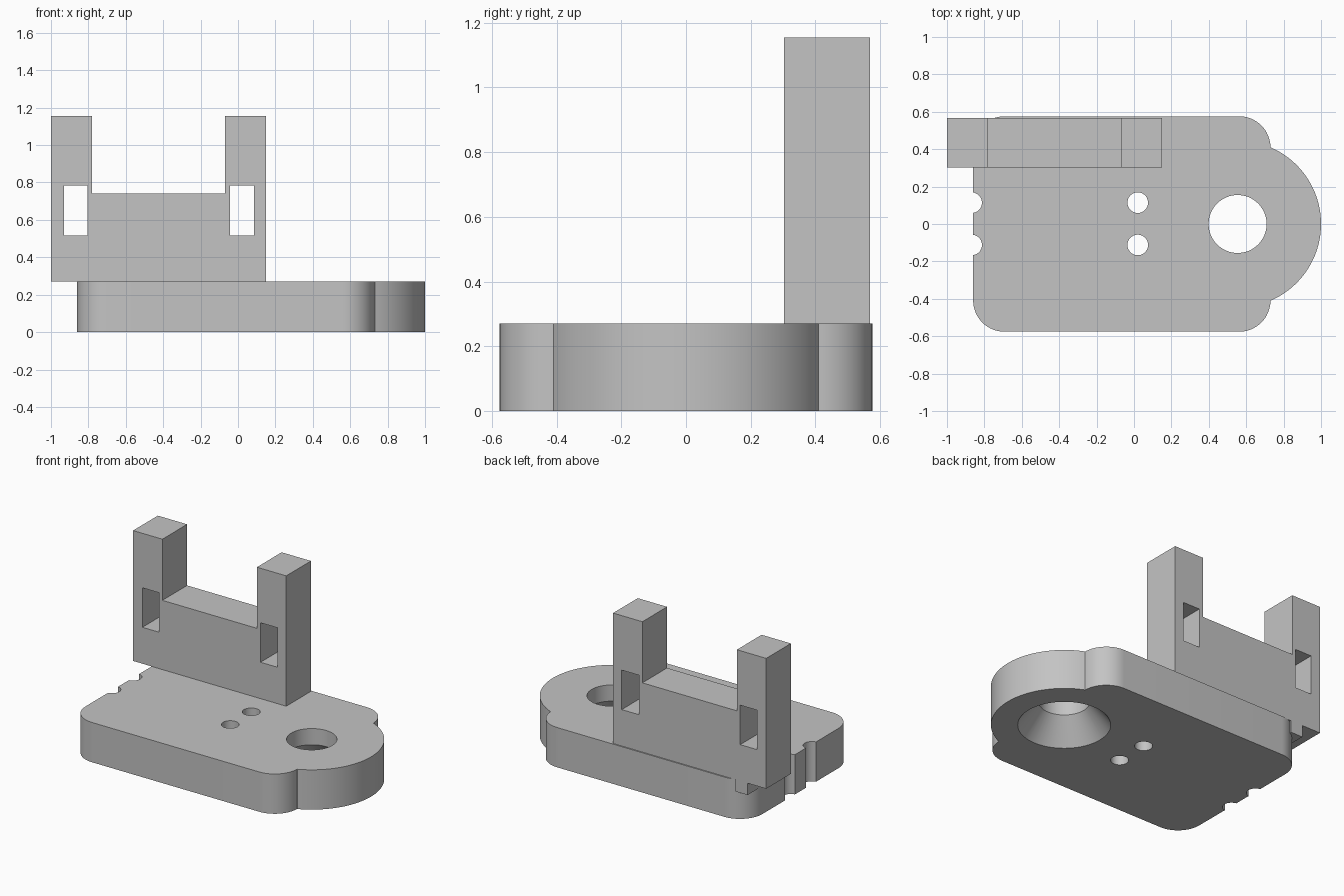
import bpy, bmesh
from math import radians, sin, cos

cube = bpy.data.objects.get("Cube")
if cube:
    bpy.data.objects.remove(cube, do_unlink=True)

grey = bpy.data.materials.new("grey plastic")
grey.use_nodes = True
GREY = (0.55, 0.55, 0.55, 1)
grey.diffuse_color = GREY
grey.node_tree.nodes["Principled BSDF"].inputs["Base Color"].default_value = GREY


def arc(cx, cy, r, start, end, steps):
    angles = [radians(start + (end - start) * i / steps) for i in range(steps + 1)]
    return [(cx + r * cos(a), cy + r * sin(a)) for a in angles]


def prism(name, outline, base, offset):
    """Extrude a closed outline; base maps each 2D point to 3D."""
    bm = bmesh.new()
    face = bm.faces.new([bm.verts.new(base(p)) for p in outline])
    new = bmesh.ops.extrude_face_region(bm, geom=[face])["geom"]
    bmesh.ops.translate(bm, vec=offset, verts=[v for v in new if isinstance(v, bmesh.types.BMVert)])
    bmesh.ops.recalc_face_normals(bm, faces=bm.faces)
    mesh = bpy.data.meshes.new(name)
    bm.to_mesh(mesh)
    bm.free()
    mesh.materials.append(grey)
    obj = bpy.data.objects.new(name, mesh)
    bpy.context.collection.objects.link(obj)
    return obj


def box(name, x, y, z):
    corners = [(x[0], y[0]), (x[1], y[0]), (x[1], y[1]), (x[0], y[1])]
    return prism(name, corners, lambda p: (*p, z[0]), (0, 0, z[1] - z[0]))


def cone(x, y, r1, r2, z1, z2):
    bpy.ops.mesh.primitive_cone_add(vertices=64, radius1=r1, radius2=r2, depth=z2 - z1,
                                    location=(x, y, (z1 + z2) / 2))
    obj = bpy.context.object
    obj.data.materials.append(grey)
    return obj


def cut(target, cutters):
    bpy.context.view_layer.objects.active = target
    for cutter in cutters:
        cutter.hide_render = True
        mod = target.modifiers.new("cut", "BOOLEAN")
        mod.operation = "DIFFERENCE"
        mod.solver = "EXACT"
        mod.object = cutter
        bpy.ops.object.modifier_apply(modifier=mod.name)
        bpy.data.objects.remove(cutter, do_unlink=True)


# Base plate: rounded rectangle, round nose and two edge notches
TOP, R, CY = 0.27, 0.168, 0.408
NOSE = 0.554
outline = arc(0.562, -CY, R, -90, 0, 16)
outline += arc(NOSE, 0, 0.446, -66.5, 66.5, 48)
outline += arc(0.562, CY, R, 0, 90, 16)
outline += arc(-0.692, CY, R, 90, 180, 16)
for y in (0.114, -0.112):
    outline += arc(-0.868, y, 0.055, 82, -82, 20)
outline += arc(-0.692, -CY, R, 180, 270, 16)
plate = prism("base_plate", outline, lambda p: (*p, 0), (0, 0, TOP))

# Countersunk mounting hole and two small pin holes
cut(plate, [cone(NOSE, 0, 0.155, 0.155, -0.1, 0.4)]
    + [cone(0.02, y, 0.055, 0.055, -0.1, 0.4) for y in (0.114, -0.112)])
# the cone starts slightly below the plate, on the same slope
cut(plate, [cone(NOSE, 0, 0.291, 0.155, -0.01, 0.16)])
bpy.ops.object.select_all(action="DESELECT")
plate.select_set(True)
bpy.context.view_layer.objects.active = plate
bpy.ops.object.shade_smooth_by_angle(angle=radians(30))

# Upright fork: two posts joined by a lower web
BACK, FRONT = 0.568, 0.303
fork = [(-1, TOP), (0.15, TOP), (0.15, 1.155), (-0.07, 1.155),
        (-0.07, 0.74), (-0.78, 0.74), (-0.78, 1.155), (-1, 1.155)]
upright = prism("upright_fork", fork, lambda p: (p[0], FRONT, p[1]), (0, BACK - FRONT, 0))
cut(upright, [box("slot_cutter", x, (0, 1), (0.517, 0.785))
              for x in ((-0.93, -0.805), (-0.043, 0.085))])

# Small block filling the rounded corner beneath the fork
box("corner_support", (-0.86, -0.77), (0.42, BACK), (0.19, TOP))
